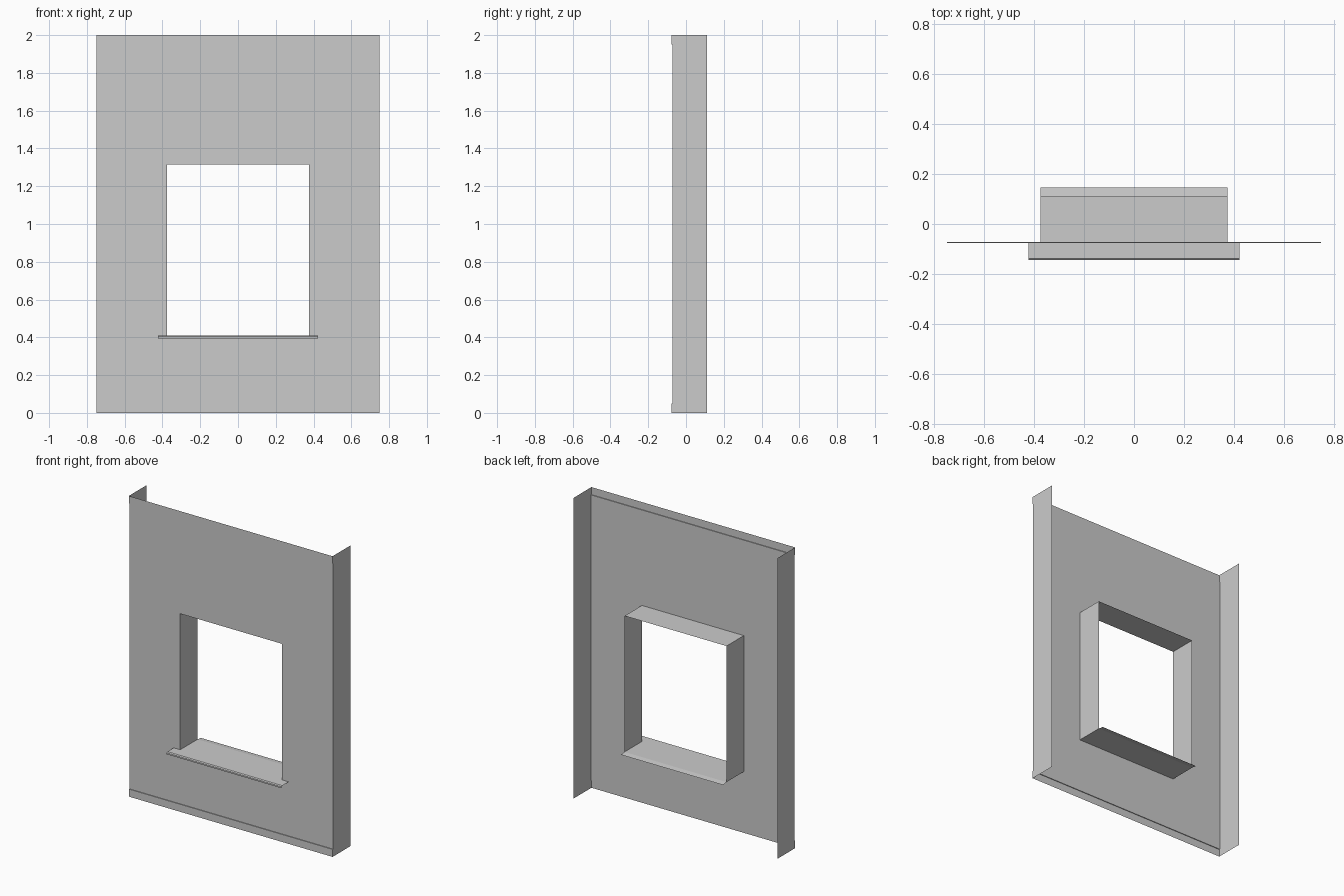
import bpy

if "Cube" in bpy.data.objects:
    bpy.data.objects.remove(bpy.data.objects["Cube"])

HALF_W, HEIGHT = 0.75, 2.0            # panel size
FRONT, BACK, LIP = -0.072, 0.11, -0.077   # sheet planes in y
OPEN_X, OPEN_LO, OPEN_HI = 0.375, 0.41, 1.315


def make(name, verts, faces):
    mesh = bpy.data.meshes.new(name)
    mesh.from_pydata(verts, [], faces)
    mesh.update()
    obj = bpy.data.objects.new(name, mesh)
    bpy.context.collection.objects.link(obj)
    return obj


def folded_sheet(name, profile, half_width):
    """Sweep a (y, z) profile along x as a thin sheet."""
    verts = [(x, y, z) for y, z in profile for x in (-half_width, half_width)]
    faces = [(2 * i, 2 * i + 1, 2 * i + 3, 2 * i + 2)
             for i in range(len(profile) - 1)]
    return make(name, verts, faces)


def side_sheet(name, x, z0, z1, y0=FRONT):
    verts = [(x, y0, z0), (x, BACK, z0), (x, BACK, z1), (x, y0, z1)]
    return make(name, verts, [(0, 1, 2, 3) if x > 0 else (3, 2, 1, 0)])


# Front wall sheet: 3 x 3 cells with the middle one left open
xs = (-HALF_W, -OPEN_X, OPEN_X, HALF_W)
zs = (0.05, OPEN_LO, OPEN_HI, 1.95)
verts = [(x, FRONT, z) for z in zs for x in xs]
faces = [(r * 4 + c, r * 4 + c + 1, r * 4 + c + 5, r * 4 + c + 4)
         for r in range(3) for c in range(3) if (r, c) != (1, 1)]
make("front_wall", verts, faces)

# Slightly raised bands along the bottom and top edges
folded_sheet("bottom_band", [(LIP, 0), (LIP, 0.05), (FRONT, 0.05)], HALF_W)
folded_sheet("top_band", [(FRONT, 1.95), (LIP, 1.95), (LIP, HEIGHT)], HALF_W)

# Side returns and window jambs, left and right
for side, s in (("left", -1), ("right", 1)):
    side_sheet(side + "_return", s * HALF_W, 0, HEIGHT)
    side_sheet(side + "_jamb", s * OPEN_X, OPEN_LO, OPEN_HI)
    # small end tabs of the raised bands
    for tag, z0, z1 in (("bottom", 0, 0.05), ("top", 1.95, HEIGHT)):
        x = s * HALF_W
        make(f"{side}_{tag}_tab",
             [(x, LIP, z0), (x, FRONT, z0), (x, FRONT, z1), (x, LIP, z1)],
             [(0, 1, 2, 3) if s > 0 else (3, 2, 1, 0)])

# Window head and sill board; the board runs on behind the jambs
folded_sheet("window_head", [(FRONT, OPEN_HI), (BACK, OPEN_HI)], OPEN_X)
folded_sheet("sill_board", [(FRONT, OPEN_LO), (BACK, OPEN_LO), (0.147, 0.405)],
             OPEN_X)

# Projecting sill nose with a folded drip edge
folded_sheet("sill_nose", [(-0.145, 0.395), (-0.145, 0.405),
                           (-0.138, 0.41), (FRONT, 0.41)], 0.423)
